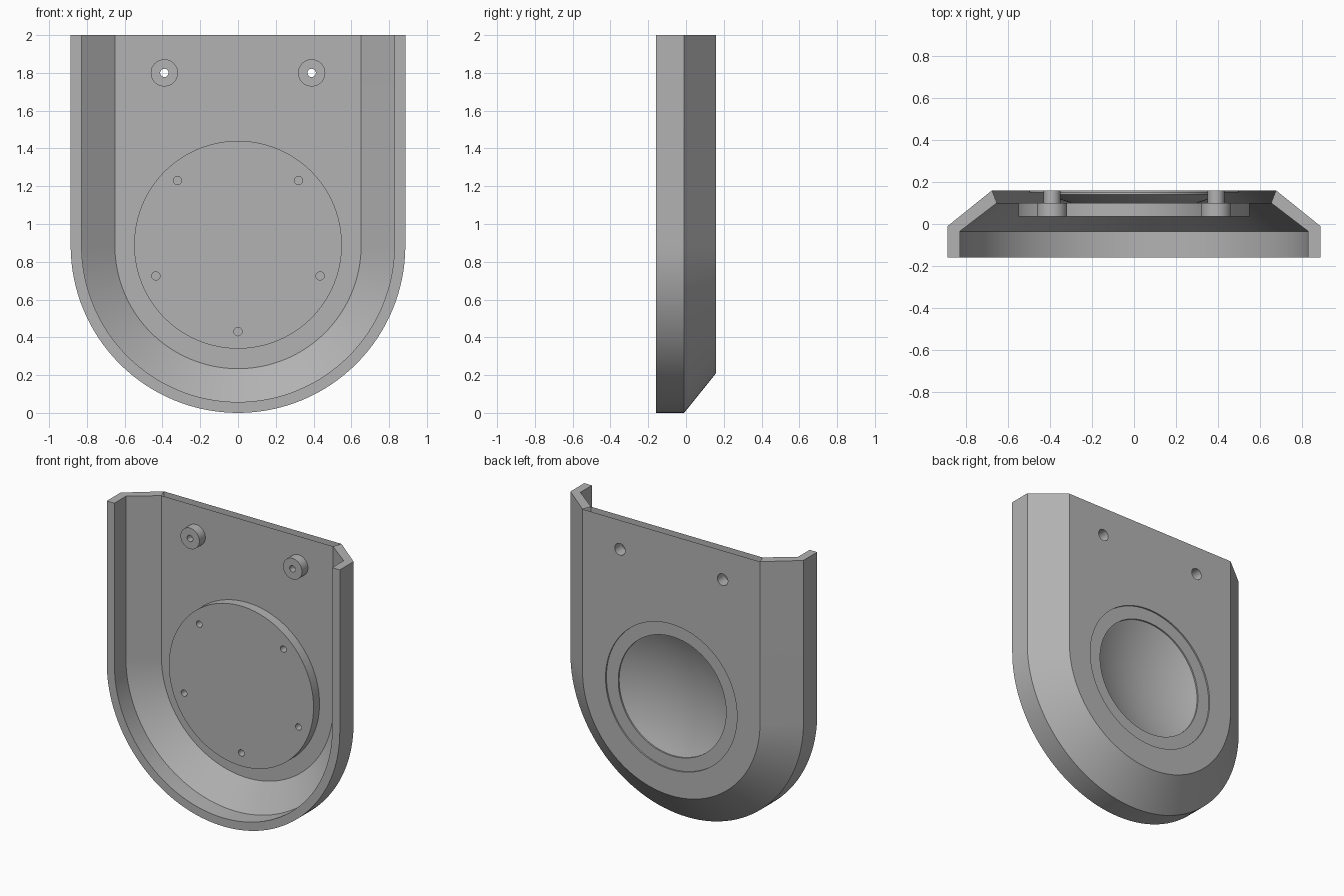
import bpy, bmesh
from math import sin, cos, pi, radians, sqrt

cube = bpy.data.objects.get("Cube")
if cube:
    bpy.data.objects.remove(cube, do_unlink=True)

RADIUS, TOP = 0.886, 2.0
BACK, FLOOR, PAD = 0.16, 0.10, 0.035   # depths of back face, inner floor, raised pads
DISC_Z = 0.89

grey = bpy.data.materials.new("plain grey")
grey.use_nodes = True
colour = (0.45, 0.45, 0.45, 1)
grey.diffuse_color = colour
grey.node_tree.nodes["Principled BSDF"].inputs["Base Color"].default_value = colour


def make_object(name, bm):
    bmesh.ops.recalc_face_normals(bm, faces=bm.faces)
    mesh = bpy.data.meshes.new(name)
    bm.to_mesh(mesh)
    bm.free()
    mesh.materials.append(grey)
    obj = bpy.data.objects.new(name, mesh)
    bpy.context.collection.objects.link(obj)
    return obj


def lathe(name, profile, x, z, sides=48):
    """Closed solid turned about the y direction from (radius, y) points."""
    bm = bmesh.new()
    rings = [[bm.verts.new((x + r * cos(2 * pi * i / sides), y, z + r * sin(2 * pi * i / sides)))
              for i in range(sides)] for r, y in profile]
    for a, b in zip(rings, rings[1:]):
        for i in range(sides):
            j = (i + 1) % sides
            bm.faces.new((a[i], a[j], b[j], b[i]))
    bm.faces.new(rings[0])
    bm.faces.new(rings[-1])
    return make_object(name, bm)


def combine(target, tool, operation):
    mod = target.modifiers.new(tool.name, 'BOOLEAN')
    mod.operation = operation
    mod.solver = 'EXACT'
    mod.object = tool
    bpy.context.view_layer.objects.active = target
    bpy.ops.object.modifier_apply(modifier=mod.name)
    bpy.data.objects.remove(tool, do_unlink=True)


def u_loop(bm, r, y, steps=64):
    """U outline: straight sides, round bottom, open top."""
    pts = [(-r, TOP)]
    pts += [(-r * cos(pi * i / steps), RADIUS - r * sin(pi * i / steps)) for i in range(steps + 1)]
    pts.append((r, TOP))
    return [bm.verts.new((px, y, pz)) for px, pz in pts]


# Hollow U-shaped housing with chamfered back
bm = bmesh.new()
section = [(RADIUS, -0.16), (RADIUS, -0.01), (0.675, BACK),
           (0.652, FLOOR), (0.828, -0.035), (0.828, -0.16)]
loops = [u_loop(bm, r, y) for r, y in section]
for k, a in enumerate(loops):
    b = loops[(k + 1) % len(loops)]
    if k == 2:                       # back and floor are single flat faces
        bm.faces.new(a)
        bm.faces.new(b)
        continue
    for i in range(len(a) - 1):
        bm.faces.new((a[i], a[i + 1], b[i + 1], b[i]))
bm.faces.new([l[0] for l in loops] + [l[-1] for l in reversed(loops)])
housing = make_object("housing", bm)

# Raised disc and screw bosses on the inner floor
combine(housing, lathe("disc", [(0.55, PAD), (0.55, FLOOR + 0.02)], 0, DISC_Z, 96), 'UNION')
for side in (-1, 1):
    x, z = side * 0.39, 1.80
    combine(housing, lathe("boss", [(0.072, PAD), (0.072, FLOOR + 0.02)], x, z), 'UNION')
    bore = [(0.022, 0), (0.022, 0.08), (0.04, 0.08), (0.04, 0.2)]
    combine(housing, lathe("bore", bore, x, z, 32), 'DIFFERENCE')

# Blind screw holes in the disc
for x, z in [(-0.32, 1.23), (0.32, 1.23), (-0.435, 0.725), (0.435, 0.725), (0, 0.43)]:
    combine(housing, lathe("pilot", [(0.022, 0), (0.022, 0.10)], x, z, 24), 'DIFFERENCE')

# Stepped ring and spherical dish in the back
rim, sag, edge = 0.41, 0.085, BACK - 0.02
ball = (rim * rim + sag * sag) / (2 * sag)
dish = [(0.50, 0.2), (0.50, BACK - 0.01), (rim, BACK - 0.01)]
for i in range(13):
    r = rim * (1 - i / 12.5)
    dish.append((r, edge - sag + ball - sqrt(ball * ball - r * r)))
combine(housing, lathe("dish", dish, 0, DISC_Z, 96), 'DIFFERENCE')

bpy.ops.object.select_all(action='DESELECT')
housing.select_set(True)
bpy.context.view_layer.objects.active = housing
bpy.ops.object.shade_smooth_by_angle(angle=radians(25))
